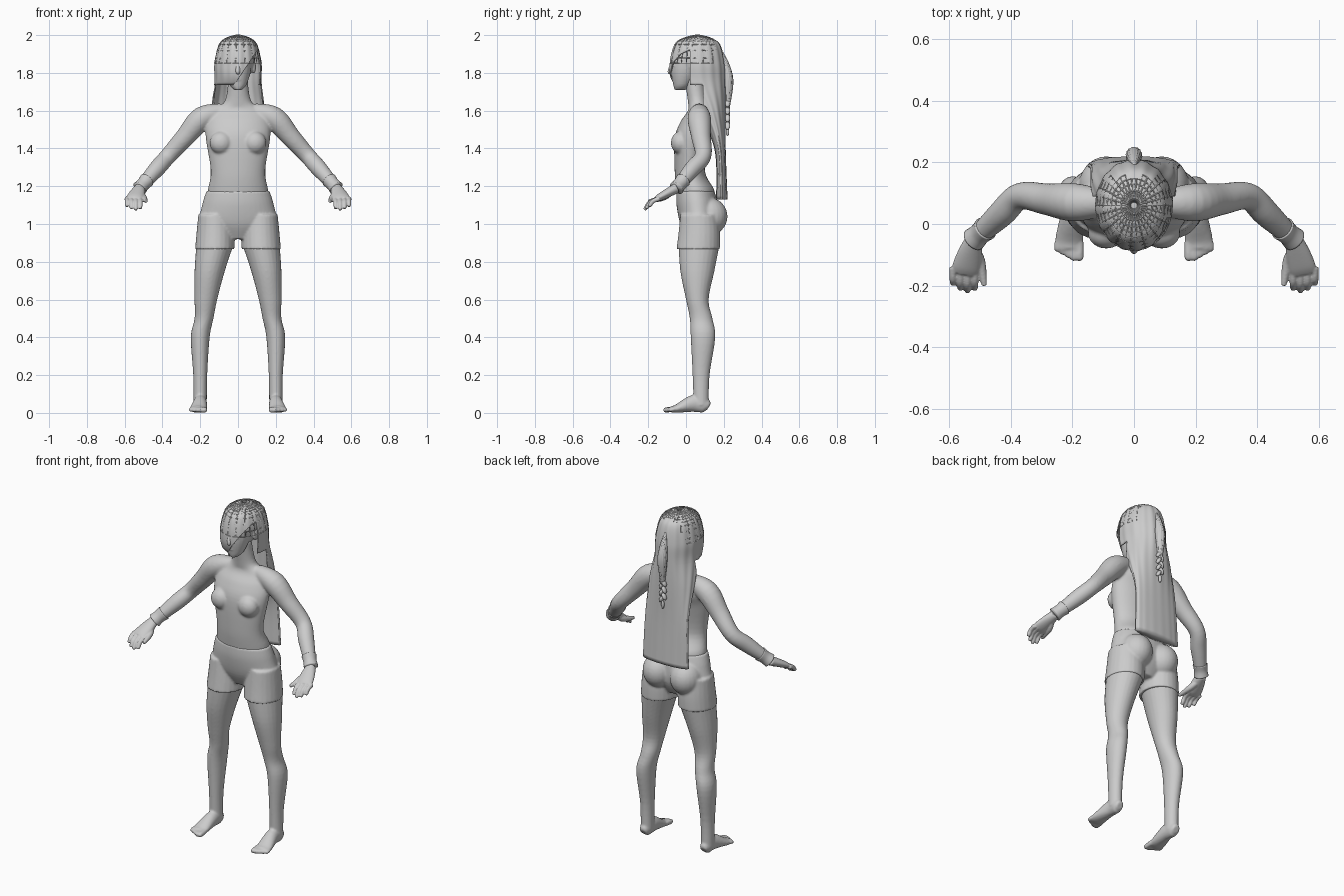
import bpy, bmesh, math
from mathutils import Vector, Matrix

if "Cube" in bpy.data.objects:
    bpy.data.objects.remove(bpy.data.objects["Cube"])

grey = (*[.6] * 3, 1)
clay = bpy.data.materials.new("clay_grey")
clay.use_nodes = True
clay.diffuse_color = grey
clay.node_tree.nodes["Principled BSDF"].inputs["Base Color"].default_value = grey


def spline(points, steps):
    """Smoothly resample rows of numbers."""
    rows = [Vector(point) for point in points]
    last = len(rows) - 1
    result = []
    for i in range(last):
        start, end = rows[i], rows[i + 1]
        leave = (end - rows[max(i - 1, 0)]) / 2
        arrive = (rows[min(i + 2, last)] - start) / 2
        for k in range(steps):
            t = k / steps
            ease = t * t * (3 - 2 * t)
            result.append(start.lerp(end, ease) + leave * t * (1 - t) ** 2 - arrive * t * t * (1 - t))
    return result + [rows[last]]


def tube(bm, points, side=1, steps=5, segments=24, upright=False, ripple=0):
    """Loft ellipses along rows of x, y, z, width radius, depth radius."""
    rows = spline(points, steps)
    rings = []
    for i, row in enumerate(rows):
        centre, width, depth = Vector(row[:3]), row[3], row[4]
        ahead, behind = rows[min(i + 1, len(rows) - 1)], rows[max(i - 1, 0)]
        tangent = Vector((0, 0, 1)) if upright else Vector((ahead - behind)[:3]).normalized()
        across = (Vector((1, 0, 0)) - tangent * tangent.x).normalized()
        deep = tangent.cross(across)
        ring = []
        for k in range(segments):
            angle = math.tau * k / segments
            wave = 1 + ripple * math.sin(angle * 16)
            point = centre + wave * (across * width * math.cos(angle) + deep * depth * math.sin(angle))
            ring.append(bm.verts.new((point.x * side, point.y, point.z)))
        rings.append(ring)
    for lower, upper in zip(rings, rings[1:]):
        for k in range(segments):
            following = (k + 1) % segments
            bm.faces.new((lower[k], lower[following], upper[following], upper[k]))
    bm.faces.new(rings[0])
    bm.faces.new(rings[-1])


def trunk(bm, profile, **options):
    """Loft level ellipses on the centre plane from rows of z, y, width, depth."""
    tube(bm, [(0, y, z, width, depth) for z, y, width, depth in profile], upright=True, **options)


def limb(bm, stations, side=1, **options):
    """Loft round sections through pairs of joint and radius."""
    tube(bm, [(*joint, radius, radius) for joint, radius in stations], side, **options)


def ball(bm, centre, radii, side=1, tilt=0):
    place = (Matrix.Translation((centre[0] * side, centre[1], centre[2]))
             @ Matrix.Rotation(tilt, 4, 'Y') @ Matrix.Diagonal((*radii, 1)))
    bmesh.ops.create_uvsphere(bm, u_segments=24, v_segments=16, radius=1, matrix=place)


def finish(name, bm, voxel=0, smoothing=4):
    """Turn the bmesh into a smooth object, blending overlapping volumes if asked."""
    bmesh.ops.recalc_face_normals(bm, faces=bm.faces)
    for face in bm.faces:
        face.smooth = True
    mesh = bpy.data.meshes.new(name)
    bm.to_mesh(mesh)
    bm.free()
    mesh.materials.append(clay)
    thing = bpy.data.objects.new(name, mesh)
    bpy.context.collection.objects.link(thing)
    if voxel:
        blend = thing.modifiers.new("Blend", 'REMESH')
        blend.mode, blend.voxel_size, blend.use_smooth_shade = 'VOXEL', voxel, True
        soften = thing.modifiers.new("Soften", 'SMOOTH')
        soften.factor, soften.iterations = .5, smoothing
    return thing


# Joints of the left side
collar = Vector((.08, .07, 1.6))
shoulder = Vector((.19, .07, 1.56))
elbow = Vector((.37, .09, 1.36))
wrist = Vector((.52, -.05, 1.19))
knuckles = Vector((.55, -.16, 1.13))
finger_bend = Vector((0, -.05, -.02))
finger_drop = Vector((0, -.03, -.04))
sides = ((1, "left"), (-1, "right"))

# Torso, neck and arms
bm = bmesh.new()
trunk(bm, ((1.13, .05, .16, .09), (1.18, .05, .16, .1), (1.28, .02, .144, .08), (1.45, .03, .17, .09),
           (1.54, .06, .17, .09), (1.6, .07, .14, .06), (1.65, .06, .07, .05), (1.78, .04, .05, .05)),
      segments=40)
for side, label in sides:
    ball(bm, (.09, -.03, 1.43), (.06, .05, .06), side)
    limb(bm, ((collar, .04), (shoulder, .062), (shoulder.lerp(elbow, .5), .052), (elbow, .044),
              (elbow.lerp(wrist, .4), .044), (wrist, .03)), side)
finish("torso_and_arms", bm, .007, 6)

# Shorts over hips and upper thighs
bm = bmesh.new()
trunk(bm, ((1.175, .05, .167, .1), (1.1, .06, .19, .11), (1, .07, .2, .1), (.92, .07, .1, .06)), segments=40)
for side, label in sides:
    ball(bm, (.09, .12, 1.04), (.09, .1, .1), side)
    tube(bm, ((.12, .07, 1.05, .09, .1), (.12, .07, .95, .1, .11), (.123, .065, .867, .104, .115)),
         side, upright=True)
finish("shorts", bm, .007, 3)

for side, label in sides:
    # Leg, foot and toes
    bm = bmesh.new()
    tube(bm, ((.12, .07, .9, .1, .11), (.15, .06, .75, .08, .09), (.17, .06, .6, .06, .06),
              (.18, .08, .5, .05, .06), (.2, .09, .4, .05, .065), (.2, .08, .2, .037, .045),
              (.2, .08, .04, .035, .04)), side, upright=True)
    tube(bm, ((.2, .12, .03, .02, .02), (.2, .1, .04, .03, .04), (.2, .04, .05, .036, .045),
              (.21, -.05, .022, .046, .022), (.21, -.08, .02, .042, .016)), side)
    for i in range(5):
        root = Vector((.177 + .018 * i, -.06, .02))
        tip = root + Vector((0, .01 * max(i - 1, 0) - .06, -.006))
        thick = .0145 - .001 * i
        limb(bm, ((root, thick), (root.lerp(tip, .8), thick), (tip, thick / 2)), side, segments=12)
    finish(label + "_leg", bm, .006)

    # Hand with thumb and four fingers
    bm = bmesh.new()
    tube(bm, ((*wrist, .028, .027), (*wrist.lerp(knuckles, .4), .04, .024), (*wrist.lerp(knuckles, .8), .046, .02),
              (*knuckles, .044, .014)), side)
    limb(bm, ((wrist.lerp(knuckles, .2), .018), (Vector((.5, -.12, 1.14)), .017),
              (Vector((.486, -.2, 1.12)), .009)), side, segments=12)
    for i, reach in enumerate((.9, 1, .9, .7)):
        root = knuckles + Vector((.0235 * (i - 1.4), .02, .005))
        bend = root + finger_bend * reach
        tip = bend + finger_drop * reach
        limb(bm, ((root, .013), (bend, .012), (bend.lerp(tip, .7), .011), (tip, .008)), side, segments=12)
    finish(label + "_hand", bm, .004, 3)

    # Wrist cuff, flared at both ends
    bm = bmesh.new()
    start = wrist.lerp(elbow, .25)
    limb(bm, ((start, .041), (start.lerp(wrist, .5), .036), (wrist, .04)), side)
    finish(label + "_cuff", bm)

# Head and face
bm = bmesh.new()
ball(bm, (0, .06, 1.87), (.09, .115, .11))
trunk(bm, ((1.71, -.03, .02, .03), (1.74, -.02, .046, .048), (1.82, 0, .07, .08), (1.9, .02, .07, .09),
           (1.95, .04, .04, .05)))
limb(bm, ((Vector((0, -.07, 1.86)), .008), (Vector((0, -.085, 1.81)), .013), (Vector((0, -.08, 1.8)), .01)),
     segments=12)
for height in (1.776, 1.764):
    ball(bm, (0, -.062, height), (.02, .014, .007))
for side, label in sides:
    ball(bm, (.034, -.057, 1.862), (.027, .018, .008), side)
    ball(bm, (.034, -.054, 1.838), (.016, .016, .01), side)
    ball(bm, (.083, .05, 1.83), (.012, .024, .034), side)
finish("head", bm, .005, 2)

# Long hair: crown, side fringe and flat back panel in one shell
crown = ((2, .06, .01, .01), (1.985, .06, .06, .07), (1.95, .06, .1, .12), (1.85, .06, .124, .145))
fall = ((1.75, .07, .124, .14), (1.6, .13, .14, .08), (1.4, .18, .14, .03), (1.13, .19, .15, .03))
jaw_line, face_plane, neck_plane = 1.735, .02, .09
parting = Vector((.09, 0, 1.9))
slant = Vector((-1.5, 0, 1))
bm = bmesh.new()
trunk(bm, crown + fall, segments=128, steps=8, ripple=.012)
for point, normal in ((parting, slant), ((0, 0, jaw_line), (0, 0, 1)),
                      ((0, face_plane, 0), (0, 1, 0)), ((0, neck_plane, 0), (0, 1, 0))):
    bmesh.ops.bisect_plane(bm, geom=bm.verts[:] + bm.edges[:] + bm.faces[:], plane_co=point, plane_no=normal)


def is_open(face):
    centre = face.calc_center_median()
    if centre.z < jaw_line:
        return centre.y < neck_plane
    return centre.y < face_plane and (centre - parting).dot(slant) < 0


bmesh.ops.delete(bm, geom=[face for face in bm.faces if is_open(face)], context='FACES')
hair = finish("long_hair", bm)
shell = hair.modifiers.new("Thickness", 'SOLIDIFY')
shell.thickness, shell.offset = .006, -1

# Woven strands over the crown
bm = bmesh.new()
trunk(bm, crown, segments=30, steps=3)
spare = [face for face in bm.faces if len(face.verts) > 4 or face.calc_center_median().y > .15]
bmesh.ops.delete(bm, geom=spare, context='FACES')
strands = finish("crown_strands", bm)
strands.modifiers.new("Strands", 'WIREFRAME').thickness = .005

# Braid: gathered lock, then alternating knots and a tail
bm = bmesh.new()
limb(bm, ((Vector((0, .19, 1.91)), .006), (Vector((0, .21, 1.84)), .02), (Vector((0, .224, 1.75)), .026),
          (Vector((0, .22, 1.61)), .01)), ripple=.06, segments=48)
for i in range(7):
    lean = (-1) ** i
    ball(bm, (.009 * lean, .22, 1.64 - .02 * i), (.011, .014, .022), tilt=-.5 * lean)
ball(bm, (0, .22, 1.49), (.009, .009, .025))
finish("braid", bm)
